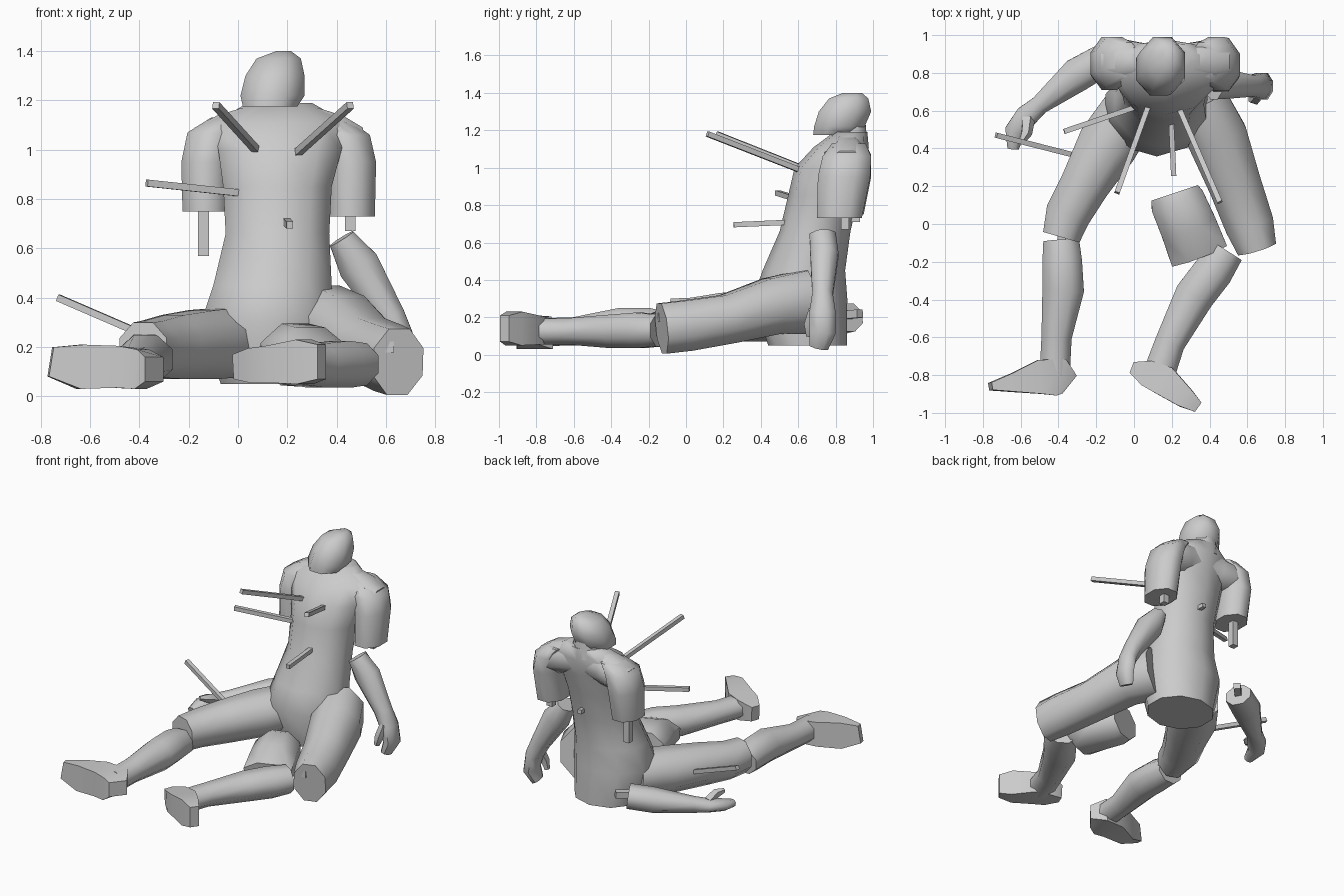
import bpy, bmesh, math
from mathutils import Vector

def loft(name, secs, n=8, flat=False, angle=56):
    """Skin elliptical rings (x, y, z, half width, half height) along a path."""
    pts = [Vector(s[:3]) for s in secs]
    bm = bmesh.new()
    rings = []
    for i, s in enumerate(secs):
        t = pts[min(i + 1, len(pts) - 1)] - pts[max(i - 1, 0)]
        t = Vector((0, 0, 1)) if flat else t.normalized()
        ref = Vector((0, -1, 0)) if abs(t.z) > 0.75 else Vector((0, 0, 1))
        u = t.cross(ref).normalized()
        v = u.cross(t)
        k = 1 / math.cos(math.pi / n)
        rings.append([bm.verts.new(pts[i] + u * s[3] * k * math.cos(a) + v * s[4] * k * math.sin(a))
                      for a in ((j + 0.5) * 2 * math.pi / n for j in range(n))])
    for a, b in zip(rings, rings[1:]):
        for j in range(n):
            bm.faces.new((a[j], a[(j + 1) % n], b[(j + 1) % n], b[j]))
    bm.faces.new(rings[0][::-1])
    bm.faces.new(rings[-1])
    bmesh.ops.recalc_face_normals(bm, faces=bm.faces)
    me = bpy.data.meshes.new(name)
    bm.to_mesh(me)
    bm.free()
    ob = bpy.data.objects.new(name, me)
    bpy.context.collection.objects.link(ob)
    bpy.ops.object.select_all(action='DESELECT')
    bpy.context.view_layer.objects.active = ob
    ob.select_set(True)
    bpy.ops.object.shade_smooth_by_angle(angle=math.radians(angle))
    return ob

def stick(name, a, b, r):
    return loft(name, [(*a, r, r), (*b, r, r)], n=4)

# Torso with flared skirt, leaning back
loft("torso", [
    (0.15, 0.65, 0.05, 0.22, 0.20), (0.12, 0.61, 0.30, 0.27, 0.24),
    (0.14, 0.63, 0.45, 0.24, 0.21), (0.16, 0.69, 0.66, 0.21, 0.18),
    (0.16, 0.735, 0.85, 0.22, 0.18), (0.17, 0.77, 1.0, 0.25, 0.18),
    (0.17, 0.83, 1.11, 0.27, 0.14), (0.17, 0.88, 1.19, 0.13, 0.085)], n=10, flat=True)

# Shoulder yoke joining both sleeves
loft("shoulders", [
    (-0.17, 0.86, 1.03, 0.09, 0.06), (-0.07, 0.86, 1.04, 0.12, 0.10),
    (0.03, 0.86, 1.06, 0.10, 0.11), (0.17, 0.86, 1.08, 0.09, 0.11),
    (0.31, 0.86, 1.06, 0.10, 0.11), (0.41, 0.86, 1.04, 0.12, 0.10),
    (0.50, 0.86, 1.03, 0.09, 0.06)])

# Hooded head, bowed forward
loft("neck", [(0.15, 0.90, 1.12, 0.10, 0.07), (0.15, 0.88, 1.24, 0.08, 0.08)], flat=True)
loft("head", [
    (0.13, 0.80, 1.175, 0.11, 0.12), (0.14, 0.82, 1.22, 0.13, 0.135),
    (0.15, 0.85, 1.30, 0.12, 0.14), (0.165, 0.87, 1.37, 0.09, 0.105),
    (0.185, 0.89, 1.40, 0.03, 0.05)], n=8, flat=True)

# Short upper arms, cut off above the elbow
for side, rows in (
    ("right", [(-0.13, 0.83, 0.75), (-0.13, 0.85, 0.95), (-0.105, 0.86, 1.07), (-0.04, 0.87, 1.13)]),
    ("left", [(0.46, 0.82, 0.73), (0.46, 0.845, 0.95), (0.435, 0.86, 1.06), (0.37, 0.87, 1.13)])):
    size = [(0.095, 0.12), (0.10, 0.14), (0.10, 0.13), (0.07, 0.09)]
    loft(side + "_upper_arm", [(*p, *s) for p, s in zip(rows, size)], flat=True)

# Severed forearms with hands
loft("left_forearm", [
    (0.42, 0.73, 0.64, 0.055, 0.07), (0.49, 0.74, 0.53, 0.085, 0.075),
    (0.62, 0.73, 0.32, 0.06, 0.055), (0.67, 0.73, 0.22, 0.05, 0.07),
    (0.69, 0.73, 0.12, 0.045, 0.07), (0.66, 0.71, 0.04, 0.03, 0.05)])
loft("left_thumb", [(0.66, 0.69, 0.24, 0.025, 0.03), (0.64, 0.66, 0.16, 0.025, 0.025),
                    (0.62, 0.66, 0.10, 0.015, 0.015)], n=5)
loft("right_forearm", [
    (-0.16, 0.87, 0.20, 0.085, 0.075), (-0.30, 0.79, 0.18, 0.09, 0.075),
    (-0.50, 0.63, 0.14, 0.05, 0.05), (-0.57, 0.57, 0.13, 0.06, 0.04),
    (-0.63, 0.49, 0.12, 0.055, 0.035), (-0.64, 0.40, 0.10, 0.03, 0.025)])
loft("right_thumb", [(-0.56, 0.56, 0.15, 0.03, 0.025), (-0.57, 0.48, 0.18, 0.025, 0.025),
                     (-0.60, 0.43, 0.19, 0.012, 0.012)], n=5)

# Thighs
loft("right_thigh", [
    (-0.02, 0.60, 0.22, 0.15, 0.14), (-0.14, 0.42, 0.21, 0.16, 0.14),
    (-0.26, 0.21, 0.20, 0.13, 0.13), (-0.35, 0.05, 0.19, 0.12, 0.115),
    (-0.385, -0.07, 0.19, 0.10, 0.11)])
loft("left_thigh", [
    (0.35, 0.64, 0.28, 0.15, 0.17), (0.44, 0.46, 0.26, 0.16, 0.15),
    (0.53, 0.22, 0.19, 0.14, 0.13), (0.61, 0.0, 0.155, 0.13, 0.135),
    (0.65, -0.13, 0.14, 0.105, 0.135)])

# Loose chunk of the severed leg
loft("leg_chunk", [
    (0.215, 0.165, 0.17, 0.13, 0.11), (0.23, 0.12, 0.17, 0.145, 0.125),
    (0.29, -0.02, 0.16, 0.15, 0.12), (0.345, -0.165, 0.13, 0.155, 0.085)])

# Lower legs
loft("right_shin", [
    (-0.385, -0.09, 0.14, 0.095, 0.085), (-0.38, -0.20, 0.15, 0.105, 0.10),
    (-0.375, -0.35, 0.15, 0.11, 0.10), (-0.41, -0.60, 0.125, 0.08, 0.075),
    (-0.42, -0.80, 0.12, 0.08, 0.075)])
loft("left_shin", [
    (0.49, -0.14, 0.13, 0.095, 0.085), (0.42, -0.25, 0.13, 0.105, 0.095),
    (0.32, -0.38, 0.125, 0.105, 0.09), (0.19, -0.63, 0.125, 0.08, 0.07),
    (0.13, -0.80, 0.125, 0.085, 0.07)])

# Feet, turned outward with flat soles facing forward
loft("right_foot", [
    (-0.34, -0.85, 0.11, 0.06, 0.05), (-0.39, -0.81, 0.11, 0.10, 0.08),
    (-0.50, -0.81, 0.12, 0.09, 0.085), (-0.64, -0.84, 0.12, 0.05, 0.09),
    (-0.76, -0.86, 0.14, 0.02, 0.06)], n=4, angle=35)
loft("left_foot", [
    (-0.01, -0.76, 0.12, 0.03, 0.05), (0.07, -0.79, 0.125, 0.07, 0.07),
    (0.16, -0.83, 0.13, 0.08, 0.075), (0.27, -0.92, 0.14, 0.055, 0.09),
    (0.34, -0.97, 0.14, 0.03, 0.07)], n=4, angle=35)

# Exposed bone ends
bones = [((-0.14, 0.845, 0.57), (-0.14, 0.845, 0.80)), ((0.455, 0.85, 0.67), (0.455, 0.85, 0.80)),
         ((-0.10, 0.93, 0.22), (-0.20, 0.83, 0.21)), ((0.61, -0.15, 0.20), (0.60, 0.0, 0.20)),
         ((-0.385, -0.14, 0.17), (-0.38, 0.02, 0.18))]
for a, b in bones:
    stick("bone", a, b, 0.022)

# Shafts stuck in the body
shafts = [((-0.09, 0.165, 1.18), (0.11, 0.72, 0.96)), ((0.455, 0.115, 1.18), (0.21, 0.68, 0.96)),
          ((-0.37, 0.49, 0.865), (0.10, 0.65, 0.815)), ((0.21, 0.255, 0.695), (0.18, 0.93, 0.725)),
          ((-0.73, 0.47, 0.40), (-0.22, 0.34, 0.18))]
for a, b in shafts:
    stick("shaft", a, b, 0.014)
